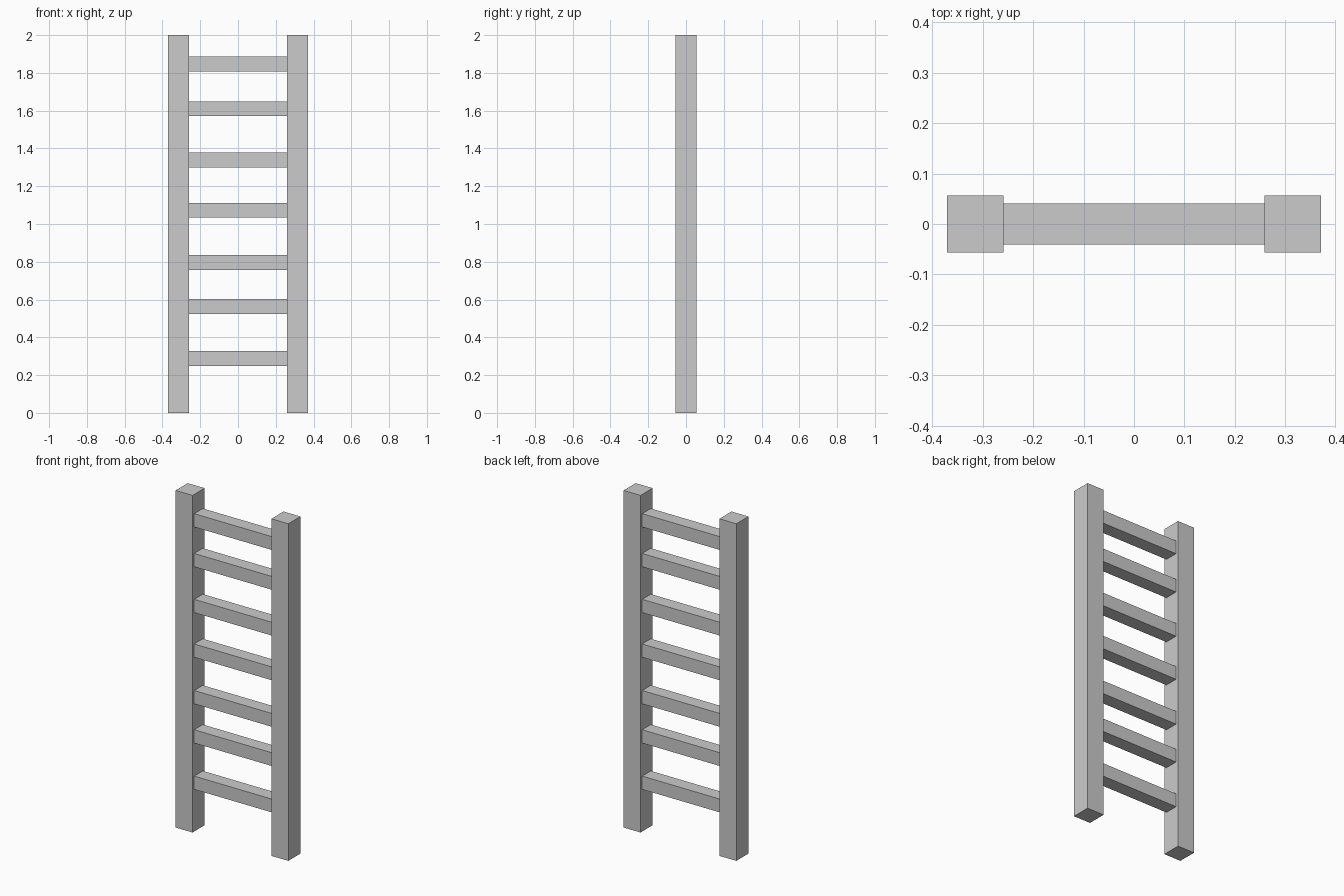
import bpy

if "Cube" in bpy.data.objects:
    bpy.data.objects.remove(bpy.data.objects["Cube"])


def box(name, center, size):
    bpy.ops.mesh.primitive_cube_add(size=1, location=center)
    obj = bpy.context.object
    obj.name = name
    obj.scale = size
    bpy.ops.object.transform_apply(location=False, rotation=False, scale=True)
    return obj


HEIGHT = 2.0
OUTER_X, INNER_X = 0.37, 0.259
RAIL_DEPTH = 0.113
RUNG_DEPTH, RUNG_HEIGHT = 0.081, 0.079

# Two upright rails
for side, label in ((-1, "left"), (1, "right")):
    box(f"{label}_rail", (side * (OUTER_X + INNER_X) / 2, 0, HEIGHT / 2),
        (OUTER_X - INNER_X, RAIL_DEPTH, HEIGHT))

# Unevenly spaced rungs between the rails
for i, z in enumerate((0.289, 0.564, 0.797, 1.073, 1.338, 1.610, 1.846), 1):
    box(f"rung_{i}", (0, 0, z), (2 * INNER_X, RUNG_DEPTH, RUNG_HEIGHT))
